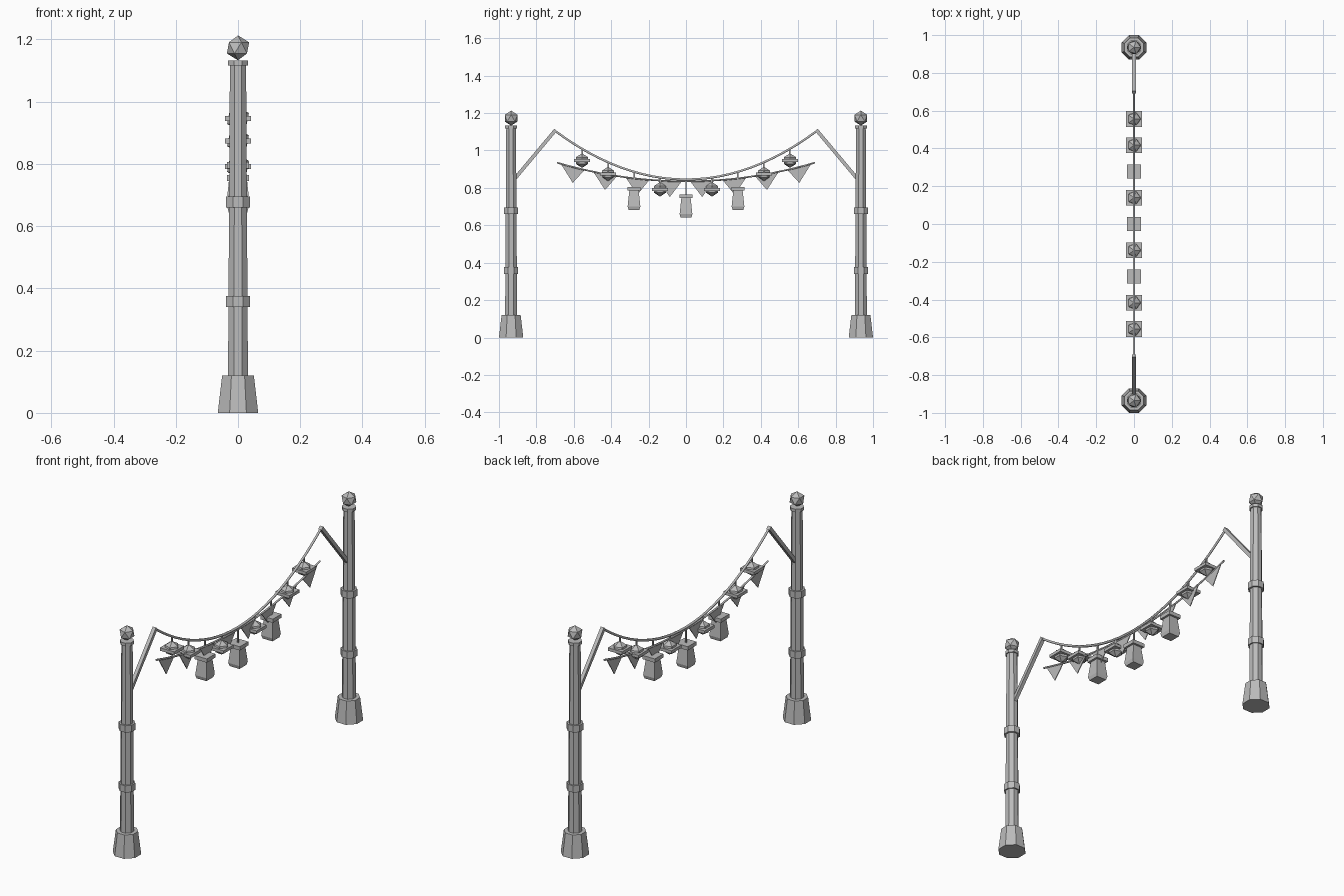
import bpy, bmesh, math
from mathutils import Matrix, Vector

cube = bpy.data.objects.get("Cube")
if cube:
    bpy.data.objects.remove(cube, do_unlink=True)

# Single flat grey
grey = bpy.data.materials.new("plain_grey")
grey.use_nodes = True
grey.diffuse_color = (0.5, 0.5, 0.5, 1)
grey.node_tree.nodes["Principled BSDF"].inputs["Base Color"].default_value = grey.diffuse_color


def finish(name, bm):
    mesh = bpy.data.meshes.new(name)
    bmesh.ops.recalc_face_normals(bm, faces=bm.faces)
    bm.to_mesh(mesh)
    bm.free()
    mesh.materials.append(grey)
    obj = bpy.data.objects.new(name, mesh)
    bpy.context.collection.objects.link(obj)
    return obj


def prism(bm, sides, y, z0, z1, half0, half1):
    """Tapered prism with a flat side facing each axis; half is centre to flat."""
    k = 1 / math.cos(math.pi / sides)
    place = Matrix.Translation((0, y, (z0 + z1) / 2)) @ Matrix.Rotation(math.pi / sides, 4, "Z")
    bmesh.ops.create_cone(bm, cap_ends=True, segments=sides, radius1=half0 * k,
                          radius2=half1 * k, depth=z1 - z0, matrix=place)


def part(name, sides, y, *sections):
    bm = bmesh.new()
    for s in sections:
        prism(bm, sides, y, *s)
    return finish(name, bm)


def ball(name, y, z, radius):
    bm = bmesh.new()
    bmesh.ops.create_icosphere(bm, subdivisions=1, radius=radius,
                               matrix=Matrix.Translation((0, y, z)))
    return finish(name, bm)


def bar(name, a, b, half):
    a, b = Vector(a), Vector(b)
    turn = (b - a).to_track_quat("Z", "Y").to_matrix().to_4x4()
    bm = bmesh.new()
    prism(bm, 4, 0, 0, (b - a).length, half, half)
    bm.transform(Matrix.Translation(a) @ turn)
    return finish(name, bm)


def rope(name, span, height, radius):
    curve = bpy.data.curves.new(name, "CURVE")
    curve.dimensions = "3D"
    curve.bevel_depth = radius
    curve.bevel_resolution = 1
    curve.use_fill_caps = True
    steps = 24
    line = curve.splines.new("POLY")
    line.points.add(steps)
    for i, p in enumerate(line.points):
        y = span * (2 * i / steps - 1)
        p.co = (0, y, height(y), 1)
    curve.materials.append(grey)
    bpy.context.collection.objects.link(bpy.data.objects.new(name, curve))


def main_height(y):
    return 0.845 + 0.26 * (y / 0.7) ** 2


def flag_height(y):
    return 0.835 + 0.1 * (y / 0.69) ** 2


# Posts with feet, bands, caps, finials and arms
for side, label in ((-1, "front"), (1, "back")):
    y = side * 0.935
    part(label + "_post_foot", 8, y, (0, 0.12, 0.065, 0.051))
    part(label + "_post_shaft", 8, y, (0.12, 1.118, 0.032, 0.026))
    part(label + "_post_bands", 8, y, (0.34, 0.376, 0.038, 0.038), (0.66, 0.696, 0.038, 0.038))
    part(label + "_post_cap", 8, y, (1.117, 1.133, 0.032, 0.032))
    ball(label + "_finial", y, 1.173, 0.04)
    bar(label + "_arm", (0, side * 0.915, 0.85), (0, side * 0.697, 1.11), 0.0095)

# Hanging ropes
rope("lantern_rope", 0.7, main_height, 0.0065)
rope("bunting_rope", 0.69, flag_height, 0.005)

# Lanterns along the upper rope
for i in (-4, -3, -2, -1, 0, 1, 2, 3, 4):
    y = i * 0.139
    z = main_height(y)
    if i % 2 == 0 and abs(i) < 4:
        part("box_lantern_cap", 4, y, (z - 0.1, z - 0.08, 0.036, 0.036))
        part("box_lantern_body", 4, y, (z - 0.185, z - 0.1, 0.034, 0.025),
             (z - 0.203, z - 0.185, 0.029, 0.034))
        bar("box_lantern_hanger", (0, y, z - 0.08), (0, y, z), 0.004)
    else:
        ball("round_lantern", y, z - 0.063, 0.039)
        part("round_lantern_rim", 4, y, (z - 0.071, z - 0.055, 0.042, 0.042))
        bar("round_lantern_hanger", (0, y, z - 0.03), (0, y, z), 0.004)

# Triangular flags along the lower rope
for i in range(8):
    y = (i - 3.5) * 0.173
    bm = bmesh.new()
    rim = [(y - 0.064, flag_height(y - 0.064)), (y + 0.064, flag_height(y + 0.064)),
           (y, flag_height(y) - 0.085)]
    face = bm.faces.new([bm.verts.new((-0.002, a, b)) for a, b in rim])
    out = bmesh.ops.extrude_face_region(bm, geom=[face])["geom"]
    bmesh.ops.translate(bm, vec=(0.004, 0, 0),
                        verts=[v for v in out if isinstance(v, bmesh.types.BMVert)])
    finish("flag", bm)
